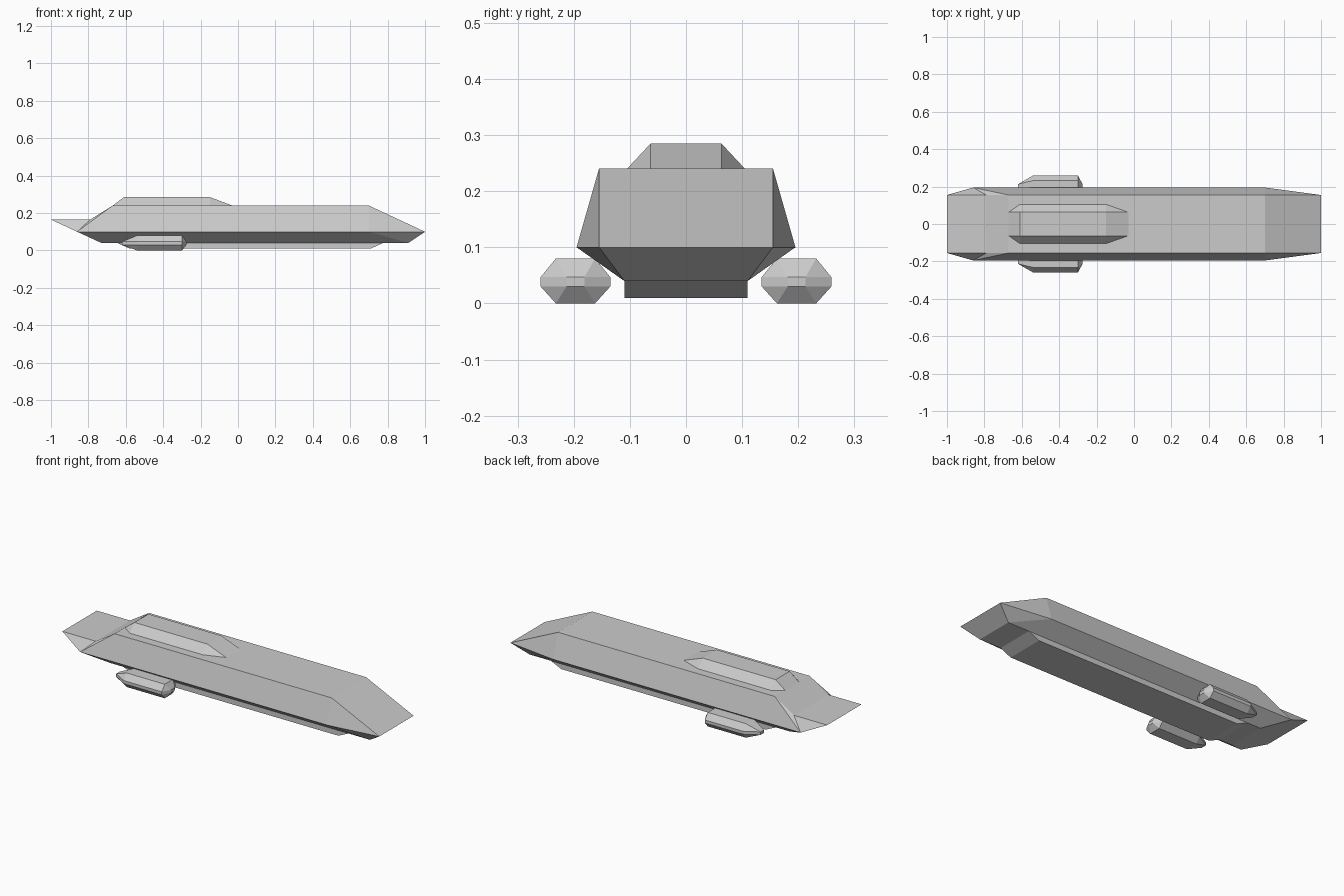
import bpy, bmesh

if "Cube" in bpy.data.objects:
    bpy.data.objects.remove(bpy.data.objects["Cube"])


def finish(name, bm):
    bmesh.ops.recalc_face_normals(bm, faces=bm.faces[:])
    mesh = bpy.data.meshes.new(name)
    bm.to_mesh(mesh)
    bm.free()
    obj = bpy.data.objects.new(name, mesh)
    bpy.context.collection.objects.link(obj)
    return obj


def convex(name, points):
    bm = bmesh.new()
    for p in points:
        bm.verts.new(p)
    bmesh.ops.convex_hull(bm, input=bm.verts[:])
    bmesh.ops.dissolve_limit(bm, angle_limit=0.01, verts=bm.verts[:], edges=bm.edges[:])
    return finish(name, bm)


def both_sides(points):
    return [(x, s * y, z) for x, y, z in points for s in (1, -1)]


# Hull: half outline (0-4 deck edge, 5-6 wide waist, 7-8 bottom edge)
half = [(-1, .155, .165), (-.79, .155, .165), (-.67, .155, .24),
        (.70, .155, .24), (1, .155, .10),
        (-.86, .195, .10), (.70, .195, .10),
        (-.73, .11, .04), (.91, .11, .04)]
flank_faces = [(0, 1, 5), (1, 2, 5), (2, 3, 6, 5), (3, 4, 6),
               (5, 6, 8, 7), (6, 4, 8)]
rim = [0, 1, 2, 3, 4, 8, 7, 5]

bm = bmesh.new()
left = [bm.verts.new(p) for p in half]
right = [bm.verts.new((x, -y, z)) for x, y, z in half]
for side in (left, right):
    for f in flank_faces:
        bm.faces.new([side[i] for i in f])
for a, b in zip(rim, rim[1:] + rim[:1]):
    bm.faces.new((left[a], left[b], right[b], right[a]))
finish("hull", bm)

# Raised cabin on the aft deck
convex("deck_cabin", both_sides([
    (-.67, .063, .24), (-.61, .105, .24), (-.15, .105, .24), (-.03, .063, .24),
    (-.61, .063, .285), (-.15, .063, .285)]))

# Keel slab under the hull
convex("keel", both_sides([
    (-.65, .11, .042), (.78, .11, .042), (-.58, .11, .01), (.71, .11, .01)]))


# Side engine pods: octagonal body tapering to small end caps
def pod(name, side):
    pts = []
    for x in (-.54, -.30):
        for dy, z in ((.062, .030), (.062, .047), (.035, .08), (.035, 0)):
            pts += [(x, side * .197 + s * dy, z) for s in (1, -1)]
    for x in (-.62, -.275):
        pts += [(x, side * .197 + s * .016, z) for s in (1, -1) for z in (.030, .047)]
    convex(name, pts)


pod("left_engine_pod", 1)
pod("right_engine_pod", -1)
